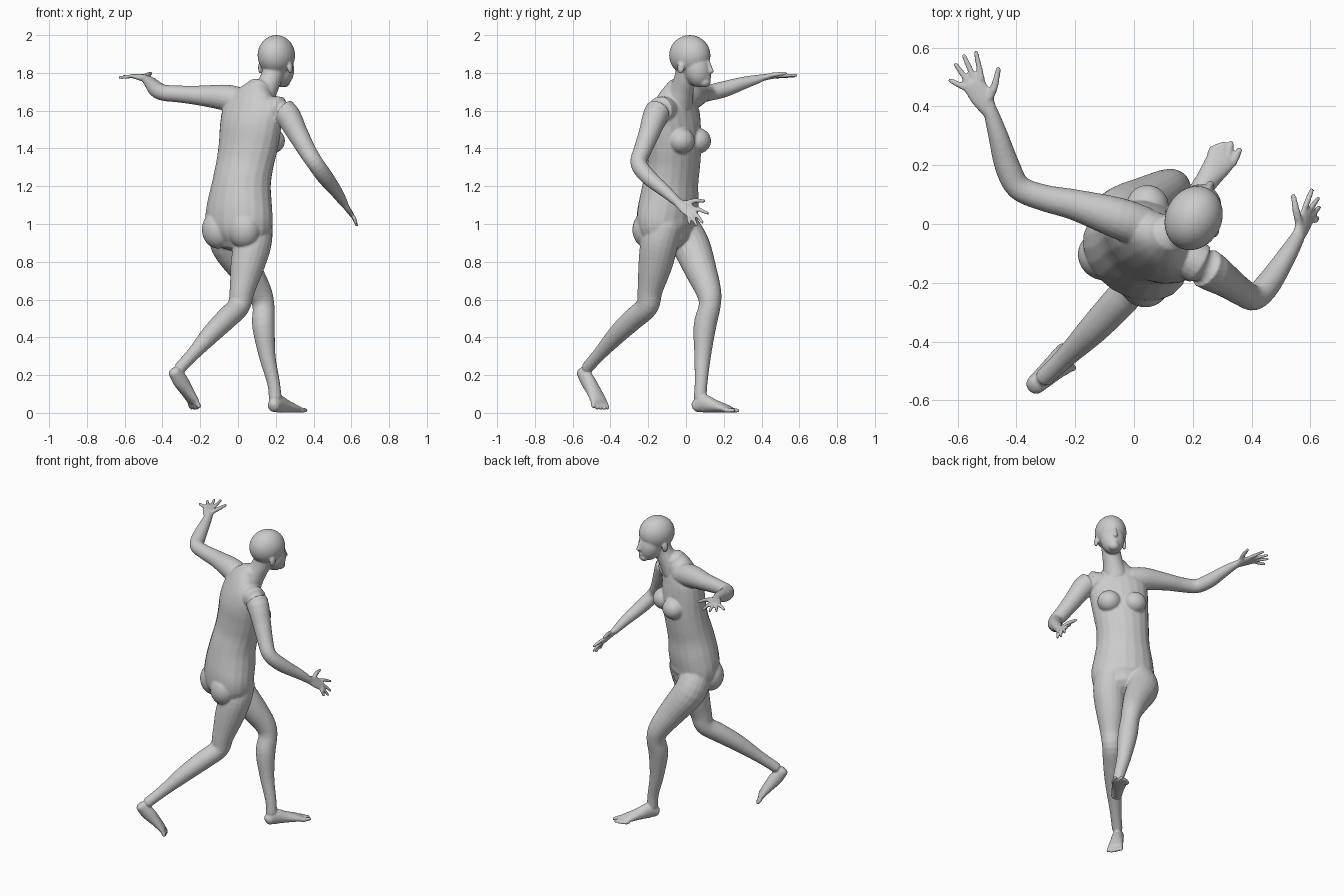
import bpy, bmesh, math
from mathutils import Vector as V, Matrix

bm = bmesh.new()
SIDES = 20
F = V((.55, .835, 0))            # the way the chest faces
R = V((.835, -.55, 0))           # towards the figure's right
Z = V((0, 0, 1))


def catmull(a, b, c, d, t):
    return [.5 * (2*q + (r-p)*t + (2*p-5*q+4*r-s)*t*t + (3*q-p-3*r+s)*t**3)
            for p, q, r, s in zip(a, b, c, d)]


def loft(sections, lateral=R, steps=4, dome=.6):
    """Closed smooth tube; section = x, y, z, half width [, half depth]."""
    s = [list(k) + ([k[3]] if len(k) == 4 else []) for k in sections]
    n = len(s)
    pts = []
    for i in range(n - 1):
        for j in range(steps):
            pts.append(catmull(s[max(i-1, 0)], s[i], s[i+1], s[min(i+2, n-1)], j/steps))
    pts.append(s[-1])
    rings = []
    for i, p in enumerate(pts):
        tan = (V(pts[min(i+1, len(pts)-1)][:3]) - V(pts[max(i-1, 0)][:3])).normalized()
        rings.append((V(p[:3]), tan, p[3], p[4]))

    def cap(ring, sign):
        c, t, a, b = ring
        return [(c + t*sign*min(a, b)*dome*math.sin(u), t, a*math.cos(u), b*math.cos(u))
                for u in (.45, .9, 1.3)]
    rings = cap(rings[0], -1)[::-1] + rings + cap(rings[-1], 1)
    loops = []
    for c, t, a, b in rings:
        u = (lateral - t*lateral.dot(t)).normalized()
        w = t.cross(u)
        loops.append([bm.verts.new(c + u*a*math.cos(k*math.tau/SIDES) + w*b*math.sin(k*math.tau/SIDES))
                      for k in range(SIDES)])
    for lo, hi in zip(loops, loops[1:]):
        for k in range(SIDES):
            m = (k+1) % SIDES
            bm.faces.new((lo[k], lo[m], hi[m], hi[k]))
    bm.faces.new(loops[0][::-1])
    bm.faces.new(loops[-1])


def ball(center, radii, yaw, pitch=0):
    """Ellipsoid: radii are side, forward, up."""
    m = (Matrix.Translation(center) @ Matrix.Rotation(-yaw, 4, 'Z')
         @ Matrix.Rotation(pitch, 4, 'X') @ Matrix.Diagonal((*radii, 1)))
    bmesh.ops.create_uvsphere(bm, u_segments=28, v_segments=18, radius=1, matrix=m)


def digits(first, last, tips, r, bend=V((0, 0, 0))):
    """Row of fingers or toes from a knuckle line to the tips."""
    a, b = V(first), V(last)
    for i, tip in enumerate(tips):
        base = a.lerp(b, i / (len(tips)-1))
        tip = V(tip)
        mid = base.lerp(tip, .5) + bend
        loft([(*base, r*1.15), (*mid, r*1.05), (*base.lerp(tip, .93), r*.85)],
             V((.3, -.2, .93)) if abs((tip-base).normalized().z) < .6 else R)


# torso
loft([(.01, -.09, .93, .16, .12), (.008, -.10, .98, .187, .142), (.005, -.10, 1.04, .192, .146),
      (.01, -.09, 1.12, .18, .147), (.02, -.08, 1.22, .163, .138), (.037, -.065, 1.32, .162, .13),
      (.055, -.06, 1.42, .17, .128), (.067, -.062, 1.52, .178, .122), (.078, -.06, 1.60, .175, .105),
      (.09, -.052, 1.665, .13, .085), (.115, -.035, 1.72, .07, .068)])
chest, hips = V((.06, -.06, 1.44)), V((0, -.10, .97))
yaw = math.radians(33)
for side in (-1, 1):
    ball(chest + F*.095 + R*side*.078, (.072, .07, .068), yaw)          # bust
    ball(hips - F*.065 + R*side*.083, (.088, .082, .1), yaw)            # seat

# neck and head
loft([(.115, -.04, 1.65, .078), (.145, -.022, 1.71, .064), (.175, -.005, 1.77, .058), (.195, .01, 1.84, .06)])
look = V((.45, .893, 0))
across = V((.893, -.45, 0))
hy = math.radians(26.7)
head = V((.203, .02, 1.893))
ball(head, (.096, .113, .107), hy)
ball(head + look*.045 - Z*.07, (.074, .074, .1), hy, math.radians(12))
ball(head + look*.088 - Z*.142, (.034, .032, .028), hy)                 # chin
nose = head + look*.112
loft([(*(nose - Z*.035), .009), (*(nose + look*.01 - Z*.07), .012), (*(nose + look*.018 - Z*.088), .013)], across)
ball(head + look*.108 - Z*.118, (.024, .014, .013), hy)                 # mouth
for side in (-1, 1):
    ball(head + across*side*.088 - look*.01 - Z*.066, (.012, .02, .033), hy)  # ears

# raised left arm
loft([(.03, -.01, 1.645, .07), (-.06, .022, 1.668, .07), (-.2, .065, 1.68, .053), (-.31, .09, 1.688, .045),
      (-.393, .125, 1.695, .043), (-.432, .2, 1.713, .043), (-.462, .3, 1.745, .034),
      (-.49, .39, 1.77, .025, .021)], V((.6, .3, -.3)), dome=.9)
palm = V((.95, .3, 0))
loft([(-.49, .38, 1.77, .025, .02), (-.515, .425, 1.778, .038, .016),
      (-.545, .475, 1.783, .04, .012), (-.55, .485, 1.783, .036, .01)], palm)
digits((-.578, .465, 1.78), (-.518, .492, 1.785),
       [(-.632, .492, 1.775), (-.612, .55, 1.78), (-.583, .582, 1.783), (-.54, .593, 1.787)], .0095)
loft([(-.5, .415, 1.778, .014), (-.476, .465, 1.79, .013), (-.461, .53, 1.798, .009)], palm)

# lowered right arm
loft([(.16, -.1, 1.60, .07), (.245, -.15, 1.595, .07), (.315, -.195, 1.48, .056), (.365, -.23, 1.39, .048),
      (.41, -.25, 1.32, .044), (.46, -.2, 1.25, .043), (.525, -.1, 1.165, .032),
      (.56, -.04, 1.11, .024, .022)], V((-.5, .5, .3)), dome=.9)
palm = V((-.08, .10, .12))
loft([(.558, -.045, 1.115, .024, .02), (.575, -.005, 1.088, .037, .016),
      (.593, .035, 1.06, .039, .012), (.597, .042, 1.055, .034, .01)], palm)
digits((.615, .012, 1.035), (.582, .057, 1.083),
       [(.625, .02, .998), (.632, .06, .986), (.63, .092, 1.003), (.608, .122, 1.053)], .0095)
loft([(.565, -.01, 1.105, .014), (.553, .04, 1.122, .013), (.542, .098, 1.122, .009)], palm)

# trailing right leg
loft([(.09, -.11, 1.0, .095), (.078, -.14, .9, .1), (.05, -.163, .78, .09), (.022, -.19, .65, .067),
      (.003, -.205, .565, .06), (-.06, -.275, .5, .058), (-.14, -.36, .42, .051),
      (-.235, -.455, .315, .036), (-.305, -.522, .24, .032)])
# leading left leg
loft([(-.06, -.035, 1.0, .095), (-.045, .025, .89, .1), (.045, .08, .75, .084), (.112, .12, .64, .067),
      (.135, .125, .565, .058), (.135, .1, .46, .06), (.155, .088, .3, .044), (.188, .08, .16, .034),
      (.197, .075, .08, .034)])

# feet
wide = V((.85, -.53, 0))
loft([(.187, .055, .035, .033, .034), (.208, .09, .05, .036, .049), (.25, .15, .036, .04, .035),
      (.293, .213, .022, .05, .021), (.303, .23, .019, .047, .015)], wide)
digits((.262, .238, .014), (.335, .205, .015),
       [(.268, .262, .012), (.285, .272, .012), (.305, .28, .012), (.332, .282, .012), (.362, .258, .013)], .012)
wide = V((.53, -.85, 0))
loft([(-.337, -.548, .218, .033, .034), (-.305, -.52, .17, .037, .042), (-.27, -.488, .115, .043, .032),
      (-.24, -.463, .065, .05, .021), (-.234, -.459, .055, .047, .016)], wide)
digits((-.255, -.427, .05), (-.215, -.49, .05),
       [(-.242, -.413, .022), (-.228, -.43, .02), (-.222, -.45, .02), (-.212, -.468, .022), (-.203, -.49, .03)], .012)

# fuse everything into one skin
bmesh.ops.recalc_face_normals(bm, faces=bm.faces)
mesh = bpy.data.meshes.new("walking_figure")
bm.to_mesh(mesh)
bm.free()
body = bpy.data.objects.new("walking_figure", mesh)
bpy.context.collection.objects.link(body)
fuse = body.modifiers.new("fuse", 'REMESH')
fuse.mode = 'VOXEL'
fuse.voxel_size = .006
fuse.use_smooth_shade = True
soft = body.modifiers.new("soften", 'SMOOTH')
soft.factor = .5
soft.iterations = 5
